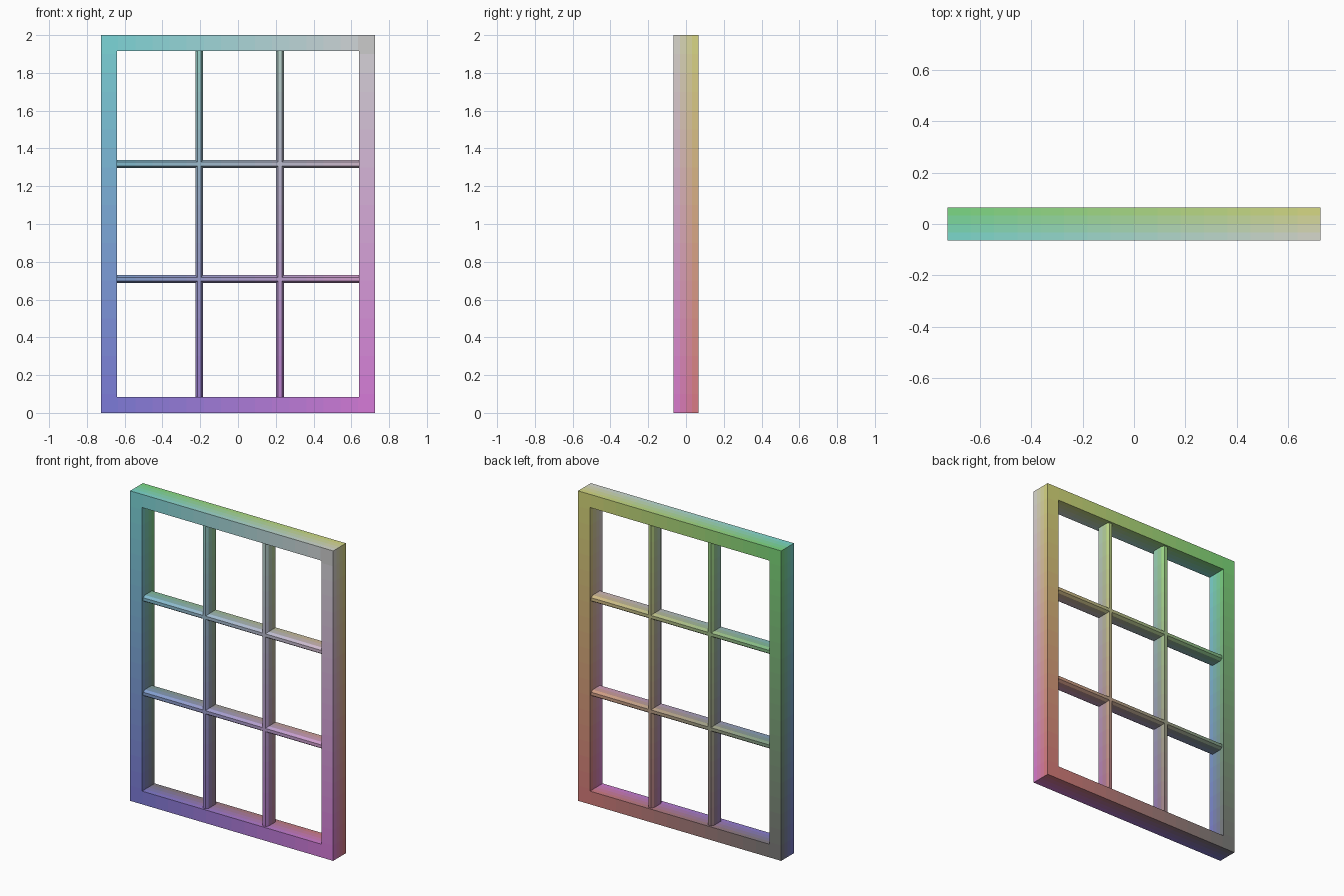
import bpy, bmesh
from mathutils import Vector

if "Cube" in bpy.data.objects:
    bpy.data.objects.remove(bpy.data.objects["Cube"])

W, H, D = 0.725, 2.0, 0.065   # half width, height, half depth
B = 0.085                     # frame border
LO = Vector((-W, -D, 0))
SIZE = Vector((2 * W, 2 * D, H))
STEPS = (16, 4, 20)           # colour bands along x, y, z
DARK, LIGHT = 0.19, 0.69
mats = {}


def tint(p):
    """Colour band at a point: red grows with x, green with z, blue to the front."""
    key = tuple(min(n - 1, max(0, int((p[i] - LO[i]) / SIZE[i] * n + 1e-4)))
                if abs(p[i] - LO[i] - SIZE[i]) > 1e-4 else n
                for i, n in enumerate(STEPS))
    # outer faces take the end value, inner cells the mid-band value
    t = [0 if abs(p[i] - LO[i]) < 1e-4 else min(1, (key[i] + 0.5) / STEPS[i])
         for i in range(3)]
    key = tuple(round(v, 4) for v in t)
    if key not in mats:
        s0, s1 = DARK ** (1 / 2.2), LIGHT ** (1 / 2.2)
        r, g, b = ((s0 + (s1 - s0) * v) ** 2.2 for v in (t[0], t[2], 1 - t[1]))
        m = bpy.data.materials.new("tint")
        m.diffuse_color = (r, g, b, 1)
        m.use_nodes = True
        m.node_tree.nodes["Principled BSDF"].inputs["Base Color"].default_value = m.diffuse_color
        mats[key] = m
    return mats[key]


def finish(name, bm):
    # Cut into bands so that the colour fades across the part
    for axis in range(3):
        normal = Vector([float(i == axis) for i in range(3)])
        for k in range(1, STEPS[axis]):
            co = LO + normal * SIZE[axis] * k / STEPS[axis]
            bmesh.ops.bisect_plane(bm, geom=bm.verts[:] + bm.edges[:] + bm.faces[:],
                                   plane_co=co, plane_no=normal)
    bmesh.ops.recalc_face_normals(bm, faces=bm.faces)
    me = bpy.data.meshes.new(name)
    slots = {}
    for f in bm.faces:
        m = tint(f.calc_center_median())
        if m not in slots:
            slots[m] = len(slots)
            me.materials.append(m)
        f.material_index = slots[m]
    bm.to_mesh(me)
    bm.free()
    ob = bpy.data.objects.new(name, me)
    bpy.context.collection.objects.link(ob)
    return ob


# Outer frame: four-sided ring with a rectangular section
bm = bmesh.new()
rings = []
for inset, y in ((0, -D), (B, -D), (B, D), (0, D)):
    x = W - inset
    rings.append([bm.verts.new(p) for p in
                  ((-x, y, inset), (x, y, inset), (x, y, H - inset), (-x, y, H - inset))])
for r in range(4):
    a, b = rings[r], rings[(r + 1) % 4]
    for i in range(4):
        j = (i + 1) % 4
        bm.faces.new((a[i], a[j], b[j], b[i]))
finish("window_frame", bm)

# Glazing bars: slim section, chamfered on the front and back edges
SECTION = [(-0.010, -0.052), (0.010, -0.052), (0.021, -0.036), (0.021, 0.036),
           (0.010, 0.052), (-0.010, 0.052), (-0.021, 0.036), (-0.021, -0.036)]


def bar(name, centre, start, end, vertical):
    bm = bmesh.new()
    verts = []
    for w, y in SECTION:
        p = (centre + w, y, start) if vertical else (start, y, centre + w)
        verts.append(bm.verts.new(p))
    face = bm.faces.new(verts)
    ext = bmesh.ops.extrude_face_region(bm, geom=[face], use_keep_orig=True)
    step = Vector((0, 0, end - start)) if vertical else Vector((end - start, 0, 0))
    bmesh.ops.translate(bm, vec=step,
                        verts=[v for v in ext["geom"] if isinstance(v, bmesh.types.BMVert)])
    return finish(name, bm)


for side, x in (("left", -0.205), ("right", 0.223)):
    bar("vertical_bar_" + side, x, B, H - B, True)
for level, z in (("lower", 0.708), ("upper", 1.318)):
    bar("horizontal_bar_" + level, z, B - W, W - B, False)
